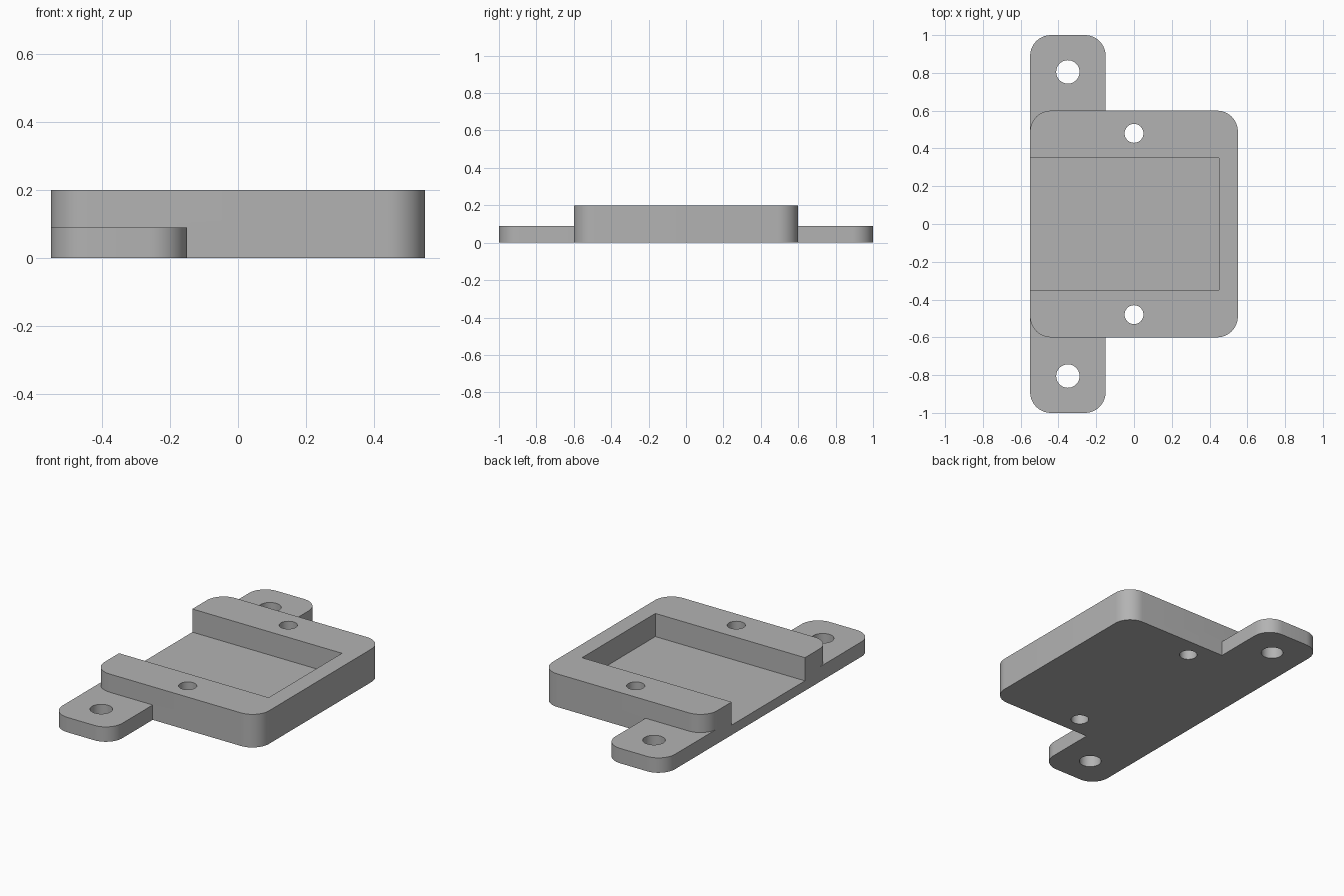
import bpy, bmesh, math
from mathutils import Vector

if "Cube" in bpy.data.objects:
    bpy.data.objects.remove(bpy.data.objects["Cube"], do_unlink=True)

grey = bpy.data.materials.new("plain grey")
grey.use_nodes = True
colour = (0.45, 0.45, 0.45, 1)
grey.diffuse_color = colour
grey.node_tree.nodes["Principled BSDF"].inputs["Base Color"].default_value = colour


def prism(name, outline, z0, z1):
    """Extrude a flat outline upward from z0 to z1."""
    bm = bmesh.new()
    base = bm.faces.new([bm.verts.new((x, y, z0)) for x, y in outline])
    top = bmesh.ops.extrude_face_region(bm, geom=[base])["geom"]
    verts = [v for v in top if isinstance(v, bmesh.types.BMVert)]
    bmesh.ops.translate(bm, verts=verts, vec=Vector((0, 0, z1 - z0)))
    bmesh.ops.recalc_face_normals(bm, faces=bm.faces)
    mesh = bpy.data.meshes.new(name)
    bm.to_mesh(mesh)
    bm.free()
    mesh.materials.append(grey)
    obj = bpy.data.objects.new(name, mesh)
    bpy.context.collection.objects.link(obj)
    return obj


def rounded(x0, x1, y0, y1, r, steps=12):
    corners = [(x1 - r, y1 - r), (x0 + r, y1 - r), (x0 + r, y0 + r), (x1 - r, y0 + r)]
    return [(cx + r * math.cos(a), cy + r * math.sin(a))
            for i, (cx, cy) in enumerate(corners)
            for a in [(i + k / steps) * math.pi / 2 for k in range(steps + 1)]]


def circle(x, y, r, n=40):
    return [(x + r * math.cos(t * math.tau / n), y + r * math.sin(t * math.tau / n))
            for t in range(n)]


def combine(target, other, operation):
    mod = target.modifiers.new(other.name, 'BOOLEAN')
    mod.object, mod.operation, mod.solver = other, operation, 'EXACT'
    bpy.context.view_layer.objects.active = target
    bpy.ops.object.modifier_apply(modifier=mod.name)
    bpy.data.objects.remove(other, do_unlink=True)


# Main block joined with the long mounting strip that forms both tabs
bracket = prism("mounting_tray", rounded(-0.55, 0.55, -0.6, 0.6, 0.11), 0, 0.2)
combine(bracket, prism("tab_strip", rounded(-0.55, -0.15, -1, 1, 0.11), 0, 0.09), 'UNION')

# Pocket that opens through the right side
pocket = [(-0.7, -0.35), (0.45, -0.35), (0.45, 0.35), (-0.7, 0.35)]
combine(bracket, prism("pocket_cutter", pocket, 0.06, 0.3), 'DIFFERENCE')

# Screw holes, front and back
for side in (-1, 1):
    for x, y, r in ((-0.35, 0.805, 0.062), (0, 0.48, 0.05)):
        combine(bracket, prism("hole_cutter", circle(x, y * side, r), -0.1, 0.3), 'DIFFERENCE')

# Smooth rounded corners, keep hard edges crisp
bpy.ops.object.select_all(action='DESELECT')
bracket.select_set(True)
bpy.context.view_layer.objects.active = bracket
bpy.ops.object.shade_smooth_by_angle(angle=math.radians(30))
